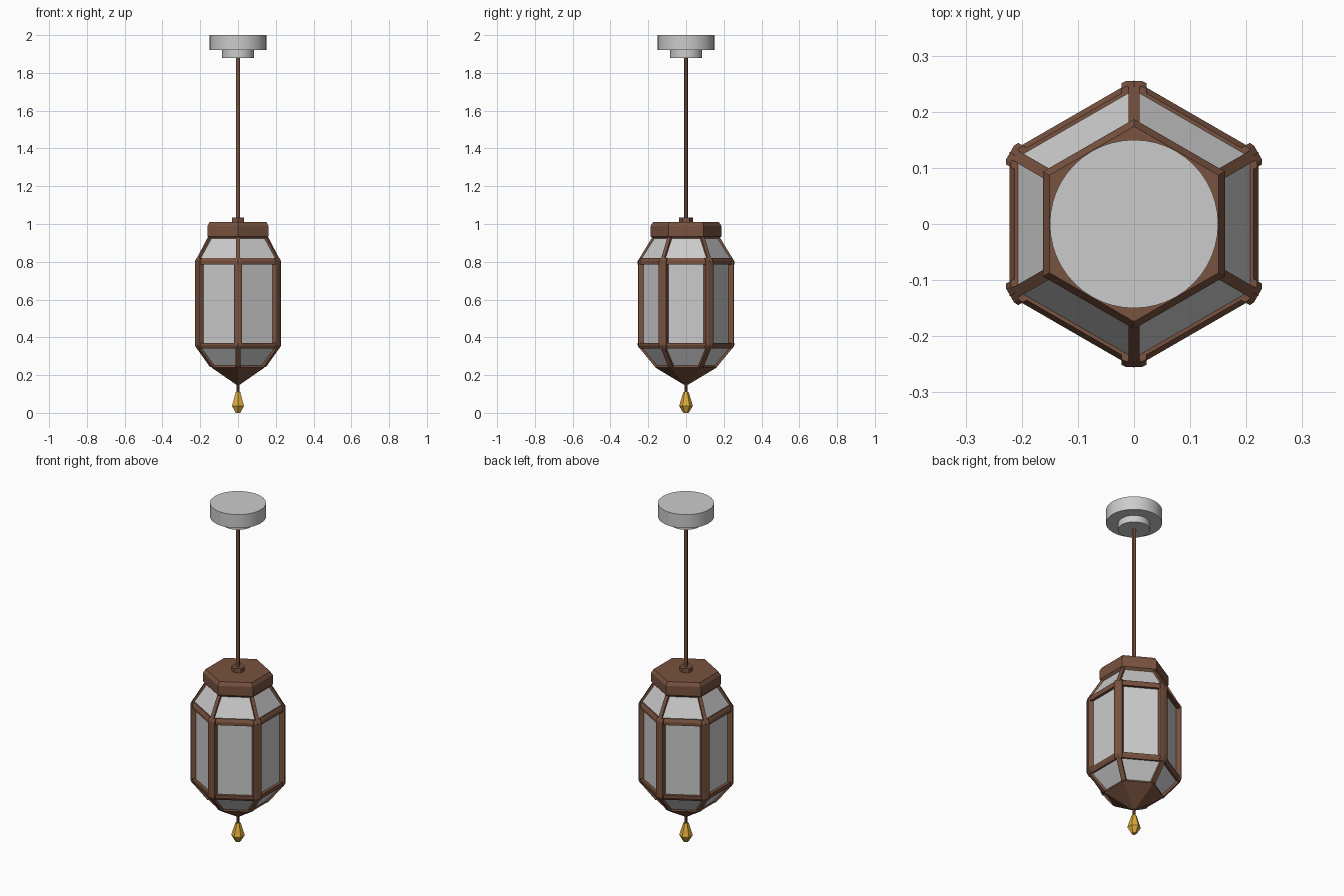
import bpy, bmesh
from math import pi, sin, cos
from mathutils import Vector

if "Cube" in bpy.data.objects:
    bpy.data.objects.remove(bpy.data.objects["Cube"])


def material(name, color):
    m = bpy.data.materials.new(name)
    m.diffuse_color = color
    m.use_nodes = True
    m.node_tree.nodes["Principled BSDF"].inputs["Base Color"].default_value = m.diffuse_color
    return m


wood = material("wood", (0.19, 0.085, 0.05, 1))
gold = material("gold", (0.75, 0.42, 0.05, 1))


def finish(bm, name, mat=None, smooth=False):
    bmesh.ops.recalc_face_normals(bm, faces=bm.faces)
    me = bpy.data.meshes.new(name)
    bm.to_mesh(me)
    bm.free()
    ob = bpy.data.objects.new(name, me)
    bpy.context.collection.objects.link(ob)
    if mat:
        me.materials.append(mat)
    if smooth:
        bpy.ops.object.select_all(action='DESELECT')
        ob.select_set(True)
        bpy.context.view_layer.objects.active = ob
        bpy.ops.object.shade_smooth_by_angle()
    return ob


def lathe(name, profile, sides=6, mat=None, closed=False, smooth=False):
    """Turn (radius, z) points; corners face +y and -y when sides = 6."""
    bm = bmesh.new()
    rings = []
    for r, z in profile:
        rings.append([bm.verts.new((r * cos(pi / 2 + 2 * pi * k / sides),
                                    r * sin(pi / 2 + 2 * pi * k / sides), z))
                      for k in range(sides)])
    pairs = list(zip(rings, rings[1:]))
    if closed:
        pairs.append((rings[-1], rings[0]))
    for a, b in pairs:
        for k in range(sides):
            j = (k + 1) % sides
            bm.faces.new((a[k], a[j], b[j], b[k]))
    if not closed:
        bm.faces.new(rings[0])
        bm.faces.new(rings[-1])
    return finish(bm, name, mat, smooth)


def corner_bars(name, path, section):
    """Loft a (depth, side) section along (radius, z) points at all six corners."""
    bm = bmesh.new()
    n = len(section)
    for c in range(6):
        a = pi / 2 + c * pi / 3
        out, side = Vector((cos(a), sin(a), 0)), Vector((-sin(a), cos(a), 0))
        loops = [[bm.verts.new(out * (r + d) + side * s + Vector((0, 0, z)))
                  for d, s in section] for r, z in path]
        for p, q in zip(loops, loops[1:]):
            for k in range(n):
                j = (k + 1) % n
                bm.faces.new((p[k], p[j], q[j], q[k]))
        bm.faces.new(loops[0])
        bm.faces.new(loops[-1])
    return finish(bm, name, wood)


# Ceiling mount and hanging rod
lathe("ceiling_mount", [(.085, 1.88), (.085, 1.92), (.15, 1.92), (.15, 2.0)], 48, smooth=True)
lathe("hanging_rod", [(.011, 1.0), (.011, 1.89)], 12, wood, smooth=True)
lathe("rod_nut", [(.036, 1.005), (.036, 1.035)], 6, wood)

# Lantern cap
lathe("lantern_cap", [(.172, .92), (.187, .935), (.187, .99), (.174, 1.01)], 6, wood)

# Glass body
lathe("glass_body", [(.172, .925), (.242, .815), (.237, .80), (.237, .36),
                     (.242, .348), (.155, .245)], 6)

# Horizontal frame rings
lathe("upper_ring", [(.23, .785), (.256, .785), (.256, .803), (.246, .82), (.23, .82)],
      6, wood, closed=True)
lathe("lower_ring", [(.23, .37), (.256, .37), (.256, .357), (.246, .34), (.23, .34)],
      6, wood, closed=True)

# Corner posts and slanted ribs
corner_bars("corner_posts", [(.245, .34), (.255, .357), (.255, .803), (.245, .82)],
            [(0, -.014), (0, .014), (-.004, .022), (-.035, .022), (-.035, -.022), (-.004, -.022)])
rib = [(0, -.010), (0, .010), (-.025, .010), (-.025, -.010)]
corner_bars("upper_ribs", [(.25, .812), (.179, .93)], rib)
rib = [(0, -.013), (0, .013), (-.025, .013), (-.025, -.013)]
corner_bars("lower_ribs", [(.25, .348), (.163, .242)], rib)

# Bottom cone, pendant stem and gold drop
lathe("bottom_cone", [(.158, .253), (.162, .24), (.012, .15)], 6, wood)
lathe("drop_stem", [(.007, .10), (.007, .16)], 8, wood)
lathe("gold_drop", [(.014, 0), (.036, .036), (.034, .045), (.014, .11)], 6, gold)
